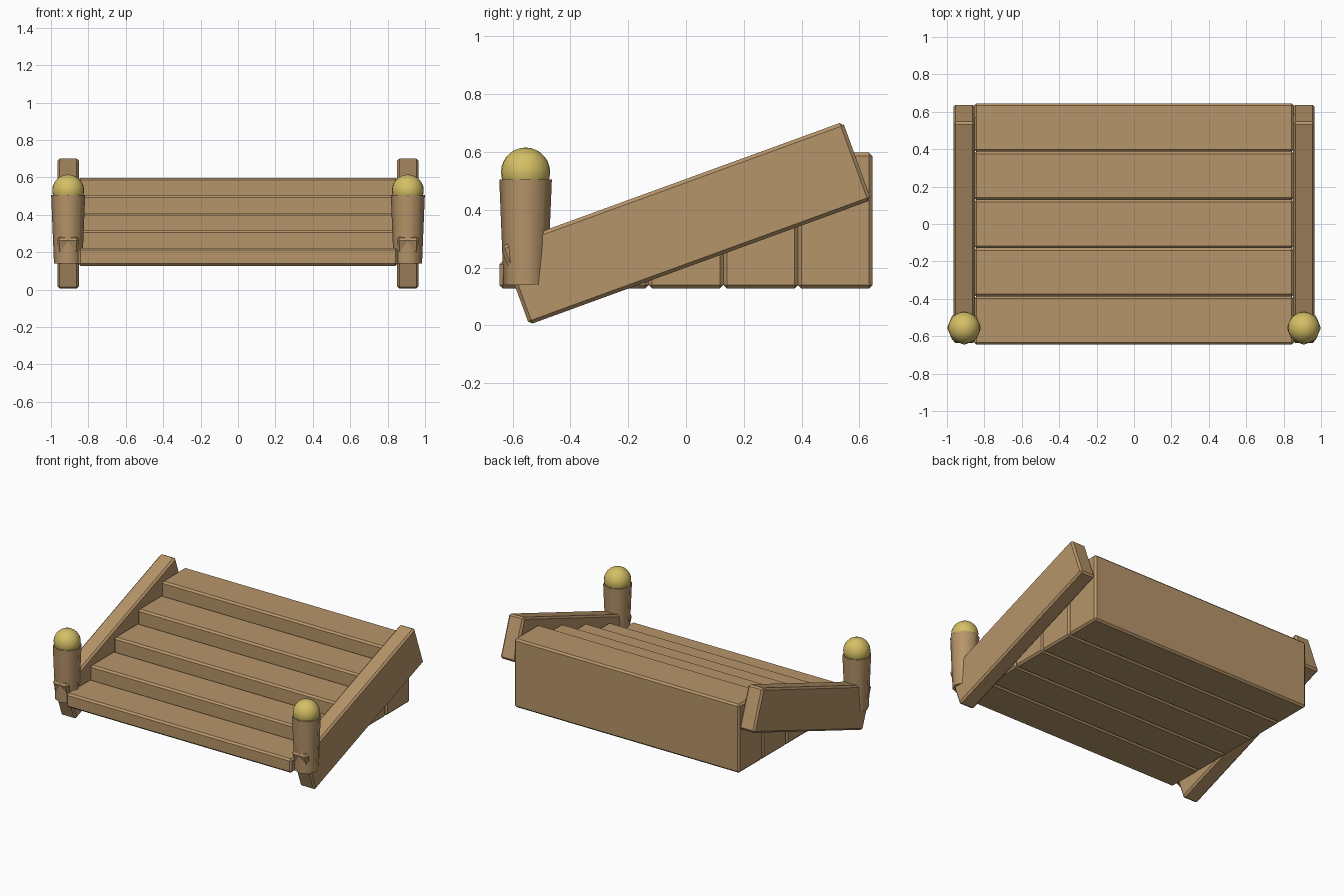
import bpy
from math import radians

cube = bpy.data.objects.get("Cube")
if cube:
    bpy.data.objects.remove(cube, do_unlink=True)


def material(name, colour):
    mat = bpy.data.materials.new(name)
    mat.use_nodes = True
    mat.diffuse_color = (*colour, 1)
    bsdf = mat.node_tree.nodes["Principled BSDF"]
    bsdf.inputs["Base Color"].default_value = (*colour, 1)
    bsdf.inputs["Roughness"].default_value = 0.8
    return mat


wood = material("warm wood", (0.47, 0.30, 0.143))
brass = material("pale gold", (0.66, 0.52, 0.13))


def bevelled_box(name, size, centre, tilt=0, bevel=0.012):
    bpy.ops.mesh.primitive_cube_add(size=1, location=centre, rotation=(radians(tilt), 0, 0))
    ob = bpy.context.object
    ob.name = name
    ob.scale = size
    bpy.ops.object.transform_apply(location=False, rotation=False, scale=True)
    mod = ob.modifiers.new("soft edges", "BEVEL")
    mod.width = bevel
    mod.segments = 1
    ob.data.materials.append(wood)
    return ob


# Stair blocks, each one taller than the last, sharing a flat underside
STEPS, BASE, FRONT = 5, 0.127, -0.645
DEPTH = -2 * FRONT / STEPS
for i in range(STEPS):
    height = 0.096 + 0.0935 * i
    bevelled_box(f"step_{i + 1}", (1.71, DEPTH, height),
                 (0, FRONT + DEPTH * (i + 0.5), BASE + height / 2))

for side, label in ((1, "left"), (-1, "right")):
    x = side * 0.908
    # Sloping side rail
    bevelled_box(f"{label}_rail", (0.115, 1.26, 0.288), (x, 0, 0.353), tilt=20)

    # Tapered eight-sided newel post
    bpy.ops.mesh.primitive_cone_add(vertices=8, radius1=0.076, radius2=0.091,
                                    depth=0.365, location=(x, -0.555, 0.3225))
    post = bpy.context.object
    post.name = f"{label}_post"
    post.data.materials.append(wood)
    bpy.ops.object.shade_smooth_by_angle(angle=radians(50))

    # Round finial
    bpy.ops.mesh.primitive_uv_sphere_add(segments=24, ring_count=14, radius=0.085,
                                         location=(x, -0.555, 0.53))
    ball = bpy.context.object
    ball.name = f"{label}_finial"
    ball.data.materials.append(brass)
    bpy.ops.object.shade_smooth()
